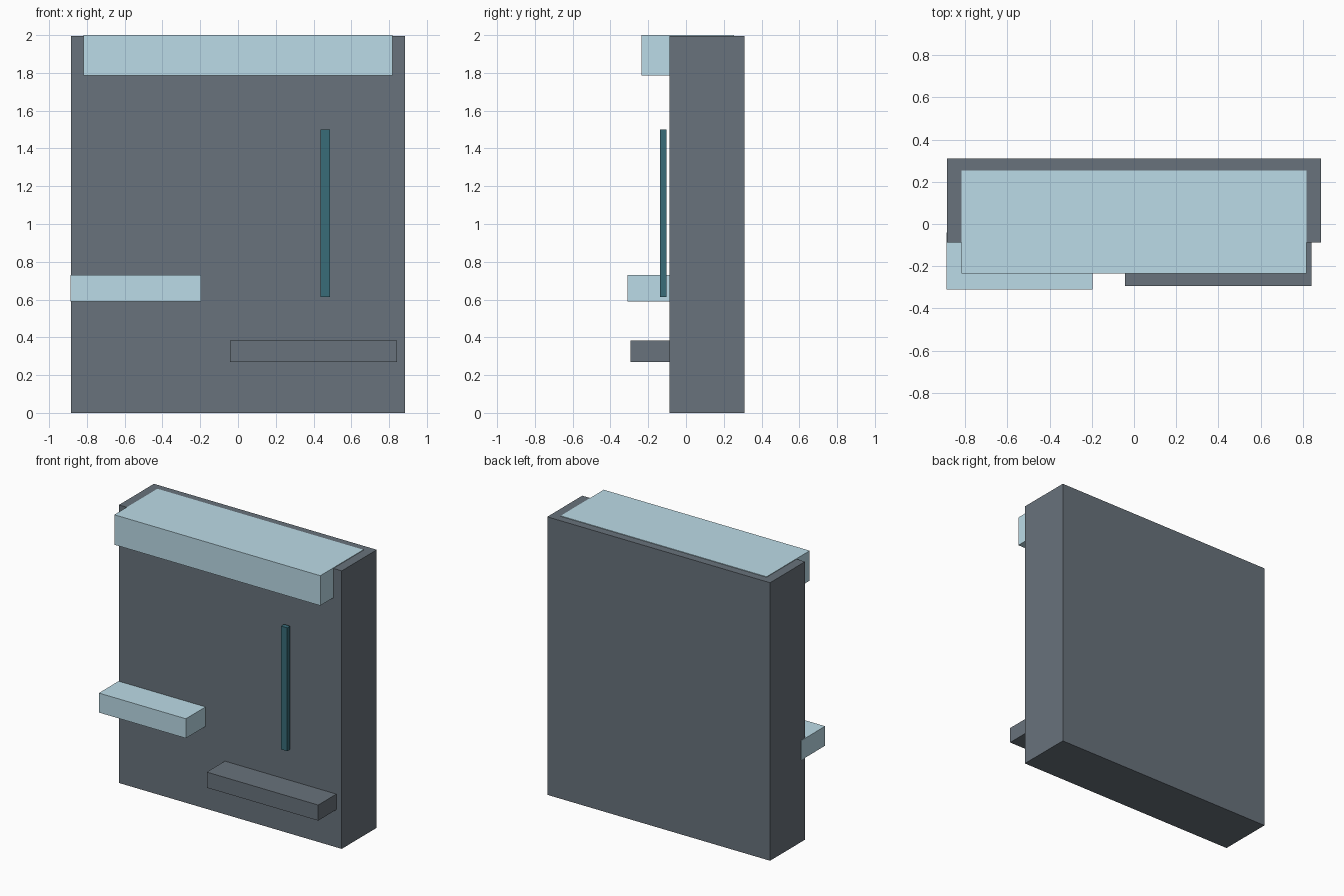
import bpy

if "Cube" in bpy.data.objects:
    bpy.data.objects.remove(bpy.data.objects["Cube"])


def material(name, rgb):
    m = bpy.data.materials.new(name)
    m.diffuse_color = (*rgb, 1.0)
    m.use_nodes = True
    m.node_tree.nodes["Principled BSDF"].inputs["Base Color"].default_value = m.diffuse_color
    return m


def box(name, x, y, z, mat):
    """Box spanning the (min, max) ranges on each axis."""
    spans = (x, y, z)
    bpy.ops.mesh.primitive_cube_add(size=1, location=[(a + b) / 2 for a, b in spans])
    ob = bpy.context.object
    ob.name = name
    ob.scale = [b - a for a, b in spans]
    bpy.ops.object.transform_apply(location=False, rotation=False, scale=True)
    ob.data.materials.append(mat)
    return ob


slate = material("slate", (0.14, 0.17, 0.20))
ice = material("ice_blue", (0.50, 0.71, 0.80))
teal = material("teal", (0.04, 0.15, 0.19))

# Main upright slab
box("slab", (-0.885, 0.885), (-0.087, 0.31), (0, 1.996), slate)
# Header box set into the top, overhanging the front
box("header", (-0.818, 0.818), (-0.235, 0.254), (1.785, 2.0), ice)
# Two shelves, their backs sunk slightly into the slab
box("left_shelf", (-0.888, -0.197), (-0.31, -0.04), (0.59, 0.73), ice)
box("right_shelf", (-0.043, 0.842), (-0.293, -0.04), (0.27, 0.382), slate)
# Slim vertical bar standing just off the front
box("vertical_bar", (0.438, 0.487), (-0.138, -0.104), (0.614, 1.50), teal)
